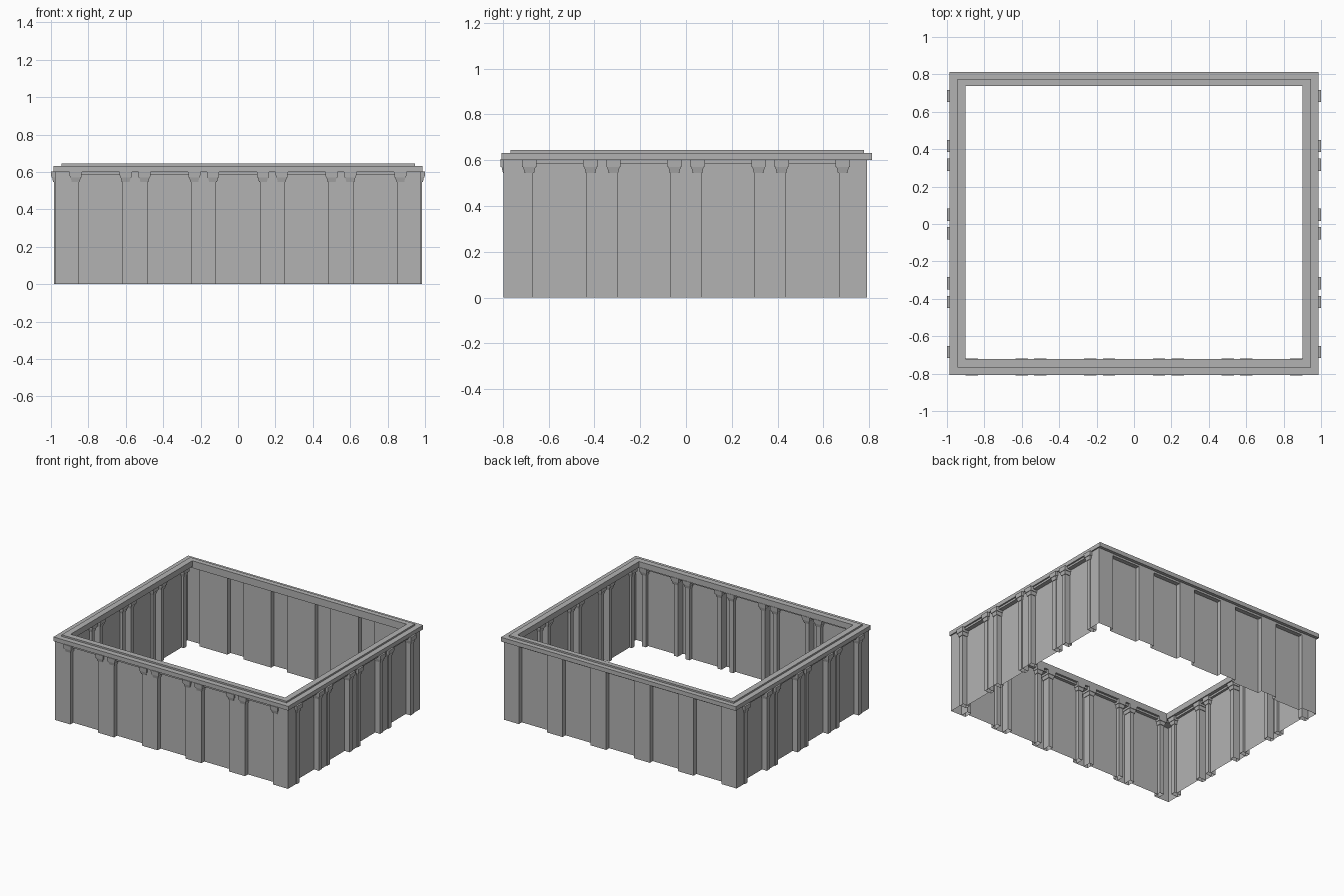
import bpy
import bmesh

default = bpy.data.objects.get("Cube")
if default:
    bpy.data.objects.remove(default)

stone = bpy.data.materials.new("grey_stone")
stone.use_nodes = True
COLOUR = (0.45, 0.45, 0.45, 1)
stone.diffuse_color = COLOUR
stone.node_tree.nodes["Principled BSDF"].inputs["Base Color"].default_value = COLOUR

BAY = 0.367          # spacing of the piers
HALF = 0.066         # half width of a pier
RELIEF = 0.035       # depth of the recessed panels
SIDE, FRONT, BACK = 0.978, -0.797, 0.79   # outer faces of the piers


def finish(name, bm):
    mesh = bpy.data.meshes.new(name)
    bm.to_mesh(mesh)
    bm.free()
    mesh.materials.append(stone)
    obj = bpy.data.objects.new(name, mesh)
    bpy.context.collection.objects.link(obj)
    return obj


def rectangle(x, y0, y1):
    return [(-x, y0), (x, y0), (x, y1), (-x, y1)]


def ring(name, outer, inner, z0, z1):
    """Rectangular frame with a solid cross-section."""
    bm = bmesh.new()
    section = [(outer, z0), (outer, z1), (inner, z1), (inner, z0)]
    loops = [[bm.verts.new((x, y, z)) for x, y in loop] for loop, z in section]
    for k in range(4):
        a, b = loops[k], loops[(k + 1) % 4]
        for i in range(4):
            j = (i + 1) % 4
            bm.faces.new((a[i], a[j], b[j], b[i]))
    bmesh.ops.recalc_face_normals(bm, faces=bm.faces)
    finish(name, bm)


def frustum(bm, cx, cy, z0, z1, low, high, bottom=True):
    """Four-sided block from half sizes low at z0 to half sizes high at z1."""
    rows = []
    for z, (hx, hy) in ((z0, low), (z1, high)):
        rows.append([bm.verts.new((cx + sx * hx, cy + sy * hy, z))
                     for sx, sy in ((-1, -1), (1, -1), (1, 1), (-1, 1))])
    a, b = rows
    for i in range(4):
        j = (i + 1) % 4
        bm.faces.new((a[i], a[j], b[j], b[i]))
    bm.faces.new(b)
    if bottom:
        bm.faces.new(a[::-1])


def column(bm, cx, cy, along_x):
    """Shaft with a stepped, tapered capital."""
    def size(width, depth):
        return (width, depth) if along_x else (depth, width)
    frustum(bm, cx, cy, 0, 0.55, size(0.017, 0.030), size(0.017, 0.030), False)
    frustum(bm, cx, cy, 0.545, 0.57, size(0.021, 0.034), size(0.027, 0.040))
    frustum(bm, cx, cy, 0.57, 0.602, size(0.031, 0.044), size(0.033, 0.046))


# Folded wall sheet: piers stand out from recessed panels
front_piers = [(i - 1.5) * BAY for i in range(4)]
side_piers = [(i - 1) * BAY for i in range(3)]


def folds(centres, corner):
    """Pairs of position and whether the panel starts (True) or ends there."""
    edges = [-corner + HALF]
    for c in centres:
        edges += [c - HALF, c + HALF]
    edges.append(corner - HALF)
    return [(e, i % 2 == 0) for i, e in enumerate(edges)]


def wall_line(centres, corner, outer, inner):
    line = []
    for pos, starts in folds(centres, corner):
        depths = (outer, inner) if starts else (inner, outer)
        line += [(pos, d) for d in depths]
    return line


front = wall_line(front_piers, 2.5 * BAY, FRONT, FRONT + RELIEF)
back = wall_line(front_piers, 2.5 * BAY, BACK, BACK - RELIEF)
side = wall_line(side_piers, 2 * BAY, SIDE, SIDE - RELIEF)

path = [(-SIDE, FRONT)] + front + [(SIDE, FRONT)]
path += [(d, p) for p, d in side] + [(SIDE, BACK)]
path += back[::-1] + [(-SIDE, BACK)]
path += [(-d, p) for p, d in side[::-1]]

bm = bmesh.new()
low = [bm.verts.new((x, y, 0)) for x, y in path]
high = [bm.verts.new((x, y, 0.602)) for x, y in path]
for i in range(len(path)):
    j = (i + 1) % len(path)
    bm.faces.new((low[i], low[j], high[j], high[i]))
finish("panelled_wall", bm)

# Paired columns on the front and on both sides
bm = bmesh.new()
front_spots = [c + s * 0.05 for c in front_piers for s in (-1, 1)]
for x in front_spots + [-0.868, 0.868]:
    column(bm, x, -0.765, True)
finish("front_columns", bm)

side_spots = [c + s * 0.05 for c in side_piers for s in (-1, 1)]
for name, sign in (("left", 1), ("right", -1)):
    bm = bmesh.new()
    for y in side_spots + [-0.684, 0.684]:
        column(bm, sign * 0.954, y, False)
    finish(name + "_columns", bm)

# Band, cornice and raised inner lip around the top
inner_edge = rectangle(0.90, -0.722, 0.738)
ring("band", rectangle(0.976, -0.795, 0.788), rectangle(0.925, -0.738, 0.745), 0.585, 0.602)
ring("cornice", rectangle(0.987, -0.806, 0.812), inner_edge, 0.60, 0.632)
ring("top_lip", rectangle(0.945, -0.766, 0.776), inner_edge, 0.632, 0.644)
